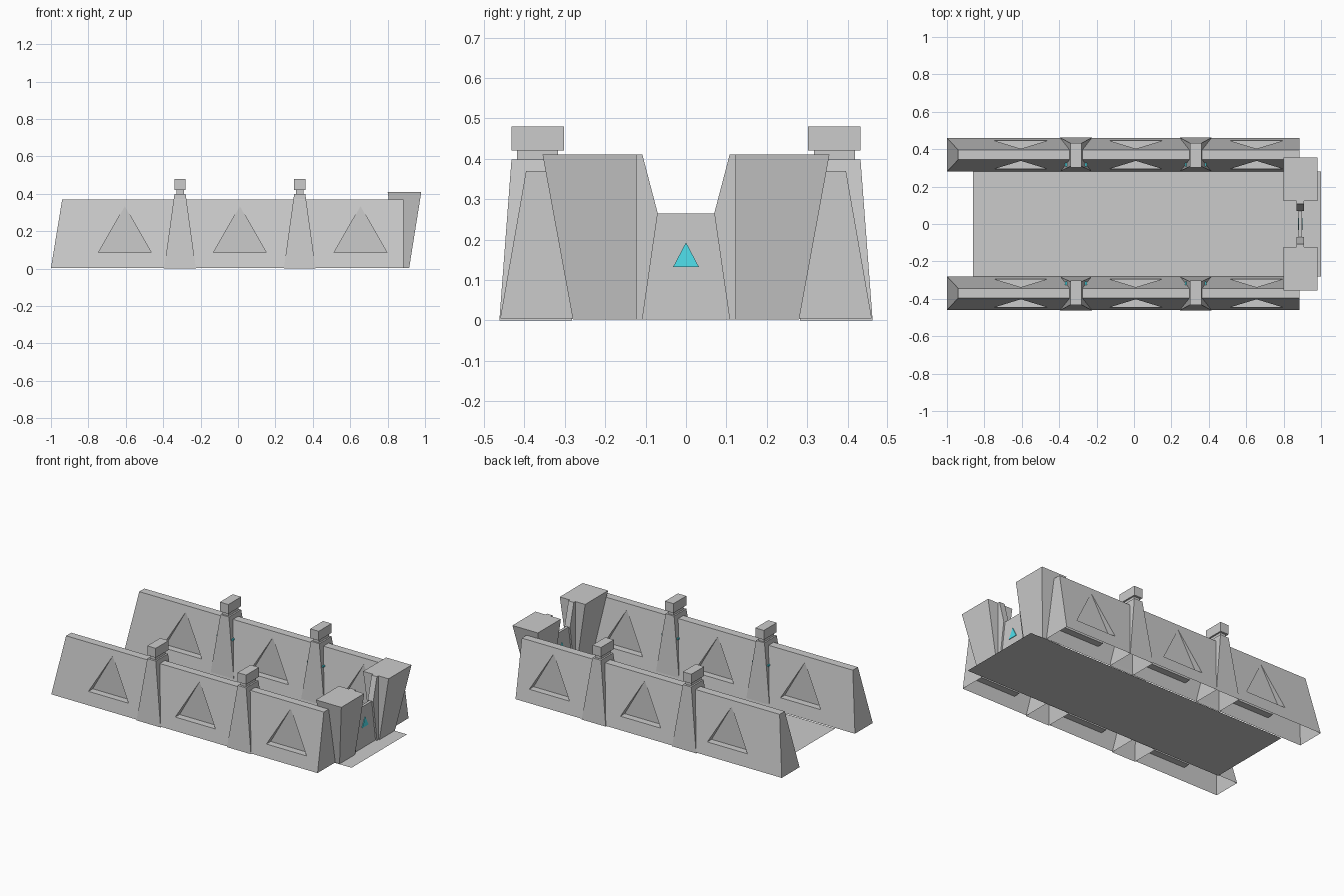
import bpy, bmesh

if "Cube" in bpy.data.objects:
    bpy.data.objects.remove(bpy.data.objects["Cube"])


def make(name, verts, faces, mat=None):
    me = bpy.data.meshes.new(name)
    me.from_pydata(verts, [], faces)
    bm = bmesh.new()
    bm.from_mesh(me)
    bmesh.ops.recalc_face_normals(bm, faces=bm.faces)
    bm.to_mesh(me)
    bm.free()
    ob = bpy.data.objects.new(name, me)
    bpy.context.collection.objects.link(ob)
    if mat:
        me.materials.append(mat)
    return ob


def frustum(name, low, high, z0, z1, s=1, closed=True, mat=None):
    """Tapered block; low/high are (x0, x1, y0, y1), s mirrors across y."""
    v = []
    for (x0, x1, y0, y1), z in ((low, z0), (high, z1)):
        v += [(x0, s * y0, z), (x1, s * y0, z), (x1, s * y1, z), (x0, s * y1, z)]
    f = [(4, 5, 6, 7)] + [(i, (i + 1) % 4, (i + 1) % 4 + 4, i + 4) for i in range(4)]
    if closed:
        f.append((3, 2, 1, 0))
    return make(name, v, f, mat)


def prism_x(name, yz, x0, x1, mat=None):
    n = len(yz)
    v = [(x, y, z) for x in (x0, x1) for y, z in yz]
    f = [tuple(range(n)), tuple(range(2 * n - 1, n - 1, -1))]
    f += [(i, (i + 1) % n, (i + 1) % n + n, i + n) for i in range(n)]
    return make(name, v, f, mat)


def prism_y(name, xz, y0, y1):
    n = len(xz)
    v = [(x, y, z) for y in (y0, y1) for x, z in xz]
    f = [tuple(range(n)), tuple(range(2 * n - 1, n - 1, -1))]
    f += [(i, (i + 1) % n, (i + 1) % n + n, i + n) for i in range(n)]
    return make(name, v, f)


glow = bpy.data.materials.new("cyan_glow")
glow.diffuse_color = (0.08, 0.75, 0.85, 1)
glow.use_nodes = True
glow.node_tree.nodes["Principled BSDF"].inputs["Base Color"].default_value = glow.diffuse_color

# floor sheet
make("floor", [(-0.86, -0.28, 0), (1, -0.28, 0), (1, 0.28, 0), (-0.86, 0.28, 0)], [(0, 1, 2, 3)])

for s, side in ((1, "back"), (-1, "front")):
    # sloping wall with triangular niches on both faces
    wall = frustum(side + "_wall", (-1, 0.885, 0.28, 0.46), (-0.94, 0.885, 0.344, 0.396), 0.004, 0.37, s)
    for cx in (-0.605, 0.01, 0.655):
        for ya, yb in ((0.2, 0.338), (0.402, 0.54)):
            cut = prism_y("niche_cutter", [(cx - 0.142, 0.085), (cx + 0.142, 0.085), (cx, 0.333)], s * ya, s * yb)
            mod = wall.modifiers.new("niche", 'BOOLEAN')
            mod.operation = 'DIFFERENCE'
            mod.solver = 'EXACT'
            mod.object = cut
            bpy.context.view_layer.objects.active = wall
            bpy.ops.object.modifier_apply(modifier=mod.name)
            bpy.data.objects.remove(cut)
    # the wall shell is open underneath
    bm = bmesh.new()
    bm.from_mesh(wall.data)
    under = [f for f in bm.faces if all(v.co.z < 0.01 for v in f.verts)]
    bmesh.ops.delete(bm, geom=under, context='FACES_ONLY')
    bm.to_mesh(wall.data)
    bm.free()

    # buttress pillars with neck, cap and a light strip on the inner side
    for px in (-0.31, 0.33):
        frustum(side + "_pillar", (px - 0.085, px + 0.085, 0.282, 0.462),
                (px - 0.03, px + 0.03, 0.308, 0.432), 0, 0.398, s, False)
        frustum(side + "_pillar_neck", *[(px - 0.02, px + 0.02, 0.317, 0.418)] * 2, 0.395, 0.425, s)
        frustum(side + "_pillar_cap", *[(px - 0.03, px + 0.03, 0.302, 0.432)] * 2, 0.42, 0.48, s)
        frustum(side + "_light_strip", *[(px - 0.058, px + 0.058, 0.308, 0.325)] * 2, 0.252, 0.262, s, True, glow)

    # gate post flaring upward, with a slanted inner fin
    frustum(side + "_gate_post", (0.86, 0.915, 0.123, 0.28), (0.80, 0.98, 0.123, 0.355), 0.002, 0.41, s)
    fin = [(0.126, 0.002), (0.126, 0.41), (0.108, 0.41), (0.07, 0.265), (0.108, 0.002)]
    prism_x(side + "_gate_fin", [(s * y, z) for y, z in fin], 0.87, 0.908)

# gate panel and its triangular light
prism_x("gate_panel", [(-0.108, 0.002), (0.108, 0.002), (0.07, 0.265), (-0.07, 0.265)], 0.88, 0.898)
prism_x("gate_light", [(-0.032, 0.132), (0.032, 0.132), (0, 0.193)], 0.876, 0.902, glow)
